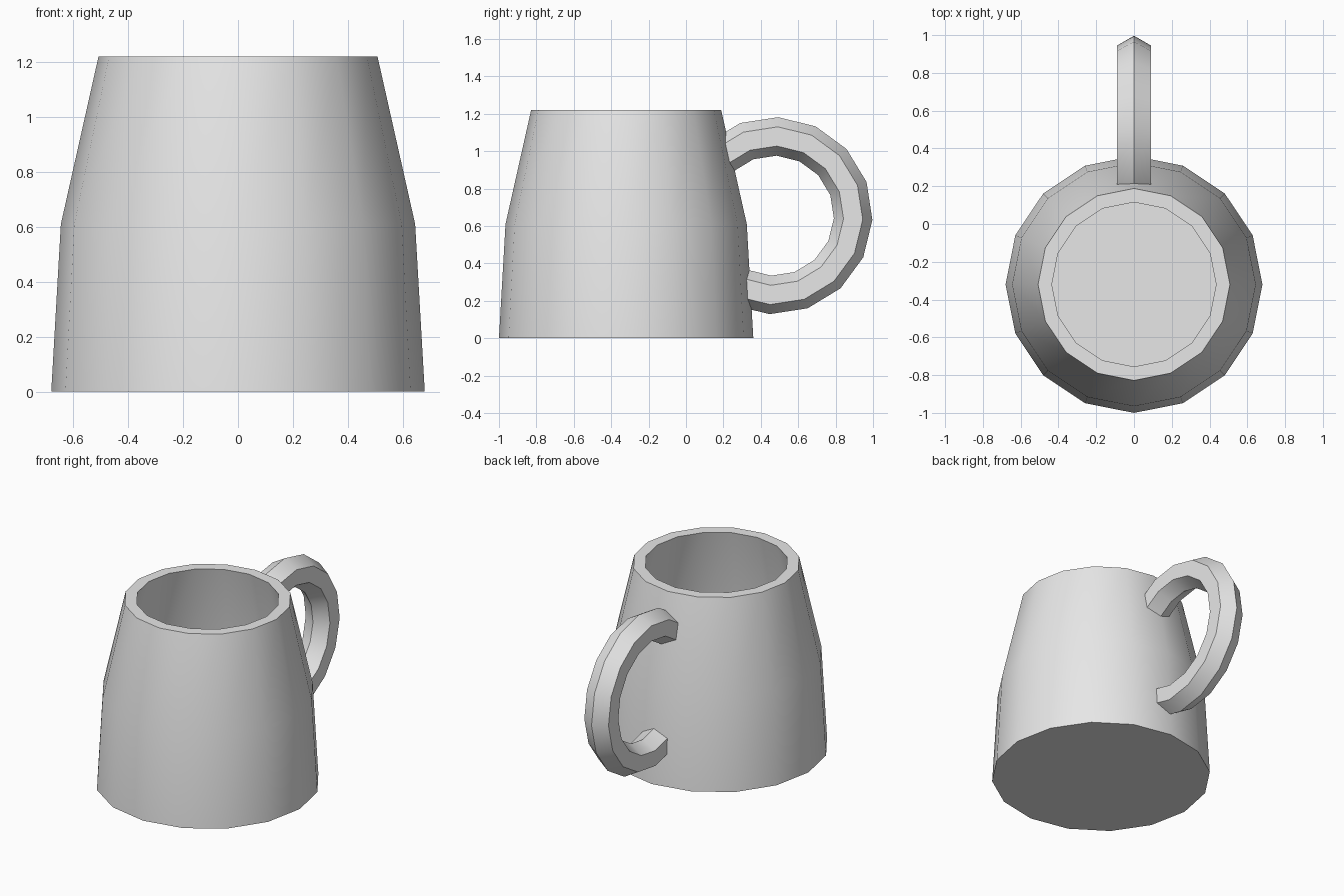
import bpy
import bmesh
from math import sin, cos, radians, tau

cube = bpy.data.objects.get("Cube")
if cube:
    bpy.data.objects.remove(cube)

SIDES = 16
BODY_Y = -0.32
OUTER = [(0.68, 0.0), (0.645, 0.61), (0.508, 1.22)]
INNER = [(0.435, 1.22), (0.57, 0.61), (0.605, 0.07)]

grey = bpy.data.materials.new("light_grey")
grey.use_nodes = True
grey.diffuse_color = (0.8, 0.8, 0.8, 1)
grey.node_tree.nodes["Principled BSDF"].inputs["Base Color"].default_value = (0.8, 0.8, 0.8, 1)


def skin(name, rings):
    """Bridge a list of vertex rings, cap both ends and smooth by angle."""
    bm = bmesh.new()
    loops = [[bm.verts.new(p) for p in ring] for ring in rings]
    n = len(loops[0])
    for a, b in zip(loops, loops[1:]):
        for i in range(n):
            j = (i + 1) % n
            bm.faces.new((a[i], a[j], b[j], b[i]))
    bm.faces.new(loops[0][::-1])
    bm.faces.new(loops[-1])
    bmesh.ops.recalc_face_normals(bm, faces=bm.faces[:])
    mesh = bpy.data.meshes.new(name)
    bm.to_mesh(mesh)
    bm.free()
    mesh.materials.append(grey)
    obj = bpy.data.objects.new(name, mesh)
    bpy.context.collection.objects.link(obj)
    bpy.ops.object.select_all(action='DESELECT')
    obj.select_set(True)
    bpy.context.view_layer.objects.active = obj
    bpy.ops.object.shade_smooth_by_angle(angle=radians(30))
    return obj


# Mug body: outer wall, rim, inner wall and floor
skin("mug_body", [[(r * cos(tau * i / SIDES), BODY_Y + r * sin(tau * i / SIDES), z)
                   for i in range(SIDES)] for r, z in OUTER + INNER])


# Handle: hexagonal section swept round an arc
def wall_gap(p):
    """Distance of a point behind the middle of the mug wall."""
    (r0, z0), (r1, z1) = OUTER[:2] if p[2] < OUTER[1][1] else OUTER[1:]
    r = r0 + (r1 - r0) * (p[2] - z0) / (z1 - z0)
    return p[1] - (BODY_Y + r - 0.04)


def section(angle):
    a = radians(angle)
    ring = []
    for k in range(6):
        t = tau * k / 6
        r = 0.424 + 0.103 * cos(t)
        ring.append((0.103 * sin(t), 0.47 + r * cos(a), 0.655 + r * sin(a)))
    return ring


def trim(end, near):
    """Pull an end ring back so that it stops inside the mug wall."""
    ring = []
    for e, n in zip(end, near):
        ge, gn = wall_gap(e), wall_gap(n)
        t = gn / (gn - ge)
        ring.append(tuple(b + (a - b) * t for a, b in zip(e, n)))
    return ring


rings = [section(132.5 - 22.5 * i) for i in range(12)]
rings[0] = trim(rings[0], rings[1])
rings[-1] = trim(rings[-1], rings[-2])
skin("handle", rings)
